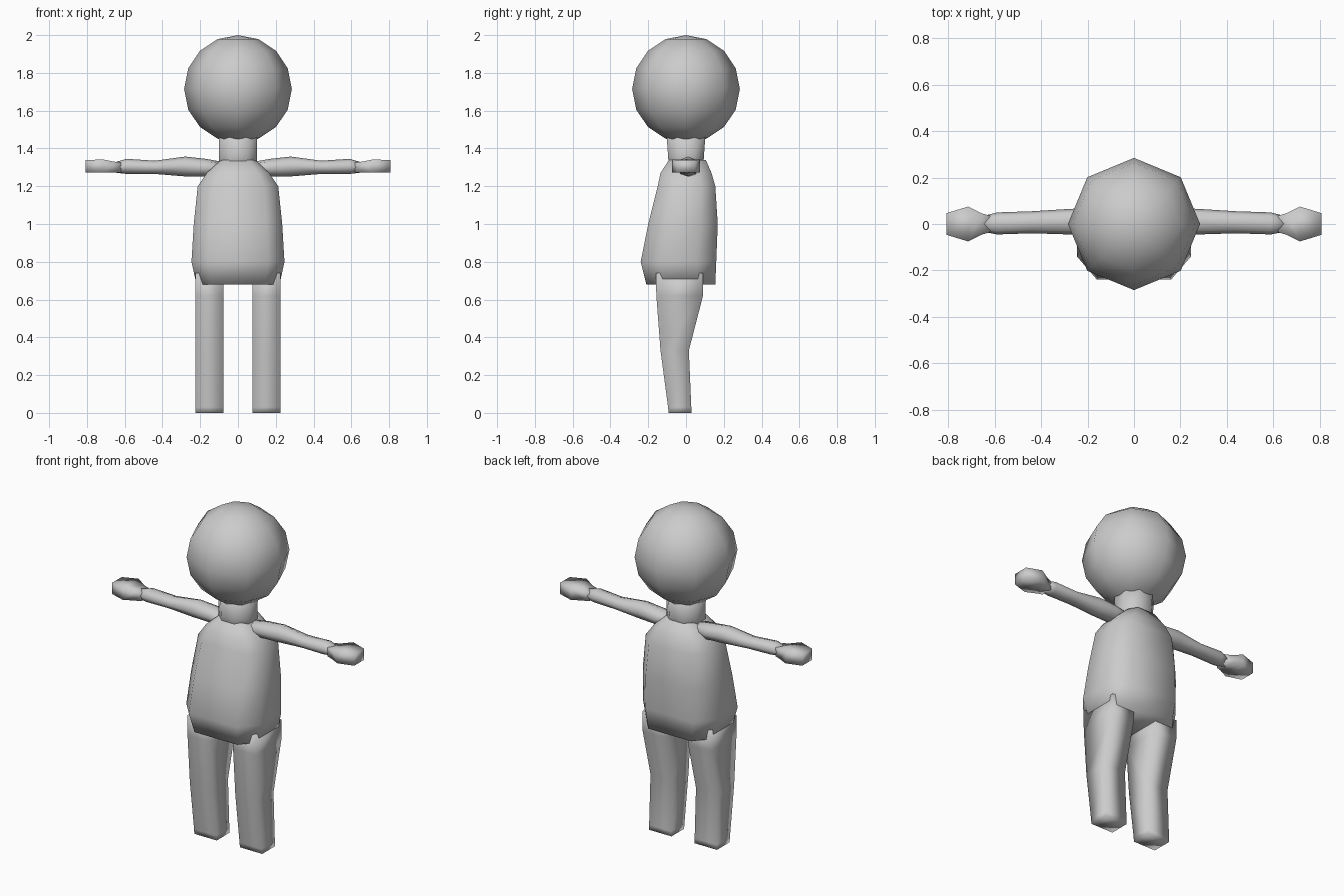
import bpy, bmesh, math
from mathutils import Vector

if "Cube" in bpy.data.objects:
    bpy.data.objects.remove(bpy.data.objects["Cube"])


def loft(name, rings):
    """Skin a list of equal-length rings, cap both ends, shade smooth."""
    bm = bmesh.new()
    loops = [[bm.verts.new(p) for p in ring] for ring in rings]
    n = len(loops[0])
    for a, b in zip(loops, loops[1:]):
        for i in range(n):
            j = (i + 1) % n
            bm.faces.new((a[i], a[j], b[j], b[i]))
    bm.faces.new(loops[0][::-1])
    bm.faces.new(loops[-1])
    bmesh.ops.recalc_face_normals(bm, faces=bm.faces[:])
    for f in bm.faces:
        f.smooth = True
    mesh = bpy.data.meshes.new(name)
    bm.to_mesh(mesh)
    bm.free()
    obj = bpy.data.objects.new(name, mesh)
    bpy.context.collection.objects.link(obj)
    return obj


def mirror(obj):
    mod = obj.modifiers.new("Mirror", "MIRROR")
    mod.use_axis[0] = True
    mod.use_mirror_merge = False


def chamfered(hx, y0, y1, kx, ky):
    """Eight-sided outline; kx, ky are the fractions kept flat on each side."""
    c, h = (y0 + y1) / 2, (y1 - y0) / 2
    unit = [(kx, -1), (1, -ky), (1, ky), (kx, 1),
            (-kx, 1), (-1, ky), (-1, -ky), (-kx, -1)]
    return [(hx * u, c + h * v) for u, v in unit]


# head: eight-sided ball
bpy.ops.mesh.primitive_uv_sphere_add(segments=8, ring_count=8, radius=0.285,
                                     location=(0, 0, 1.715))
head = bpy.context.object
head.name = "head"
bpy.ops.object.shade_smooth()

# neck
loft("neck", [[(x, y, z) for x, y in chamfered(0.1, -r, r, 0.45, 0.45)]
              for z, r in [(1.28, 0.09), (1.36, 0.095), (1.5, 0.105)]])

# torso: round belly pushed forward, tapering to the shoulders
torso = [(0.68, 0.22, -0.21, 0.155), (0.80, 0.246, -0.24, 0.16),
         (1.00, 0.234, -0.20, 0.168), (1.20, 0.213, -0.15, 0.155),
         (1.27, 0.165, -0.135, 0.135), (1.34, 0.09, -0.09, 0.105)]
loft("torso", [[(x, y, z) for x, y in chamfered(hx, y0, y1, 0.65, 0.5)]
               for z, hx, y0, y1 in torso])

# legs: four-sided, bent at the knee
leg = [(0.0, -0.092, 0.028), (0.03, -0.095, 0.028), (0.33, -0.135, 0.015),
       (0.62, -0.157, 0.09), (0.74, -0.16, 0.09)]
mirror(loft("legs", [[(0.077, y0, z), (0.226, y0, z), (0.226, y1, z), (0.077, y1, z)]
                     for z, y0, y1 in leg]))

# arms: x, z low, z high, y low, y high
arm = [(0.06, 1.27, 1.325, -0.05, 0.06), (0.17, 1.25, 1.345, -0.045, 0.07),
       (0.28, 1.252, 1.357, -0.045, 0.065), (0.44, 1.265, 1.335, -0.04, 0.055),
       (0.59, 1.265, 1.345, -0.045, 0.05), (0.65, 1.272, 1.328, -0.033, 0.035)]


def arm_ring(x, z0, z1, y0, y1):
    c, h = (z0 + z1) / 2, (z1 - z0) / 2
    m, w = (y0 + y1) / 2, (y1 - y0) / 2
    return [(x, m + w * math.cos(a), c + h * math.sin(a))
            for a in (i * math.pi / 4 for i in range(8))]


mirror(loft("arms", [arm_ring(*r) for r in arm]))

# hands: flat mitts
hand = [(0.62, 0.036, 1.274, 1.326), (0.655, 0.045, 1.272, 1.33),
        (0.715, 0.075, 1.272, 1.342), (0.808, 0.047, 1.272, 1.338)]
mirror(loft("hands", [[(x, -w, z0), (x, w, z0), (x, w, z1), (x, -w, z1)]
                      for x, w, z0, z1 in hand]))
